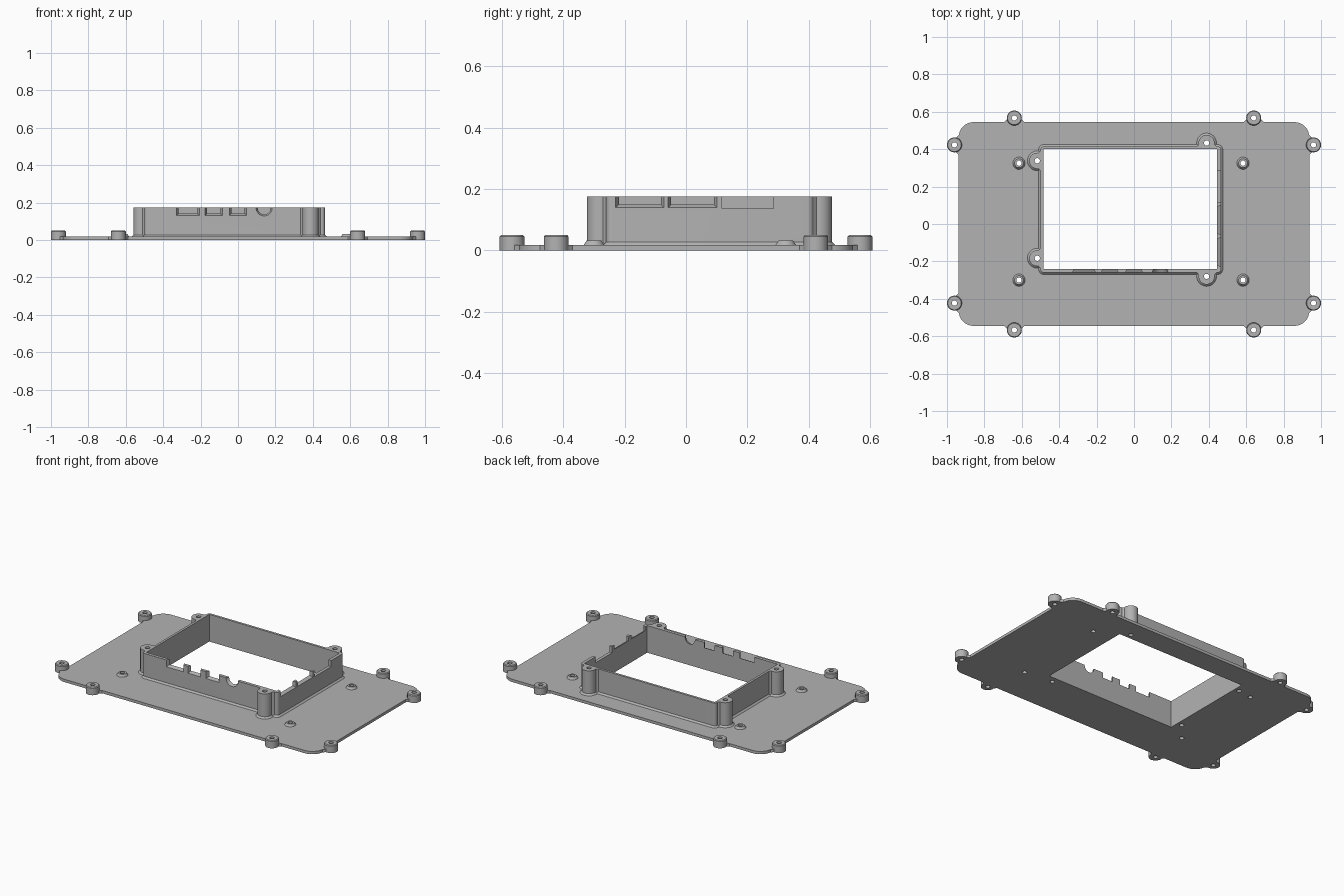
import bpy, bmesh
from math import sin, cos, pi, radians
from mathutils import Vector

cube = bpy.data.objects.get("Cube")
if cube:
    bpy.data.objects.remove(cube, do_unlink=True)

grey = bpy.data.materials.new("mid grey")
grey.use_nodes = True
colour = (0.45, 0.45, 0.45, 1)
grey.diffuse_color = colour
grey.node_tree.nodes["Principled BSDF"].inputs["Base Color"].default_value = colour

PLATE_TOP, SKIRT_TOP, WALL_TOP, EAR_TOP = 0.018, 0.028, 0.175, 0.05
HOLE = 0.014


def circle(c, r, n=32):
    return [(c[0] + r * cos(2 * pi * i / n), c[1] + r * sin(2 * pi * i / n)) for i in range(n)]


def rect(x0, x1, y0, y1):
    return [(x0, y0), (x1, y0), (x1, y1), (x0, y1)]


def round_rect(x0, x1, y0, y1, r, n=8):
    pts = []
    corners = [(x1 - r, y1 - r), (x0 + r, y1 - r), (x0 + r, y0 + r), (x1 - r, y0 + r)]
    for k, (cx, cy) in enumerate(corners):
        for i in range(n + 1):
            a = pi / 2 * (k + i / n)
            pts.append((cx + r * cos(a), cy + r * sin(a)))
    return pts


def loft(name, lofts, place=lambda u, v, w: (u, v, w)):
    """Each loft is a list of (outline, level) pairs, capped at both ends."""
    bm = bmesh.new()
    for levels in lofts:
        rings = [[bm.verts.new(place(u, v, w)) for u, v in pts] for pts, w in levels]
        n = len(rings[0])
        for a, b in zip(rings, rings[1:]):
            for i in range(n):
                j = (i + 1) % n
                bm.faces.new((a[i], a[j], b[j], b[i]))
        bm.faces.new(rings[0][::-1])
        bm.faces.new(rings[-1])
    bmesh.ops.recalc_face_normals(bm, faces=bm.faces)
    mesh = bpy.data.meshes.new(name)
    bm.to_mesh(mesh)
    bm.free()
    mesh.materials.append(grey)
    obj = bpy.data.objects.new(name, mesh)
    bpy.context.collection.objects.link(obj)
    return obj


def select(obj):
    bpy.ops.object.select_all(action='DESELECT')
    obj.select_set(True)
    bpy.context.view_layer.objects.active = obj


def boolean(obj, tool, operation):
    mod = obj.modifiers.new("boolean", 'BOOLEAN')
    mod.operation, mod.object, mod.solver = operation, tool, 'EXACT'
    select(obj)
    bpy.ops.object.modifier_apply(modifier=mod.name)
    bpy.data.objects.remove(tool, do_unlink=True)


def smooth(obj):
    select(obj)
    bpy.ops.object.shade_smooth_by_angle(angle=radians(30))


def flare(p, out):
    """Small wedge that blends a round boss into a straight edge."""
    p, out = Vector(p), Vector(out)
    side = Vector((-out.y, out.x))
    corners = [p - out * 0.01 - side * 0.055, p - side * 0.053, p + out * 0.014 - side * 0.039,
               p + out * 0.014 + side * 0.039, p + side * 0.053, p - out * 0.01 + side * 0.055]
    return [tuple(c) for c in corners]


def holes(centres):
    return loft("hole_cutter", [[(circle(c, HOLE, 24), -0.1), (circle(c, HOLE, 24), 0.3)] for c in centres])


def window():
    r = rect(-0.485, 0.445, -0.24, 0.40)
    return loft("window_cutter", [[(r, -0.1), (r, 0.3)]])


# Positions of the bosses
signs = [(sx, sy) for sx in (-1, 1) for sy in (-1, 1)]
end_ears = [(0.96 * sx, 0.423 * sy) for sx, sy in signs]
side_ears = [(0.64 * sx, 0.567 * sy) for sx, sy in signs]
standoffs = [(x, y) for x in (-0.615, 0.583) for y in (-0.3, 0.325)]
posts = [((-0.517, 0.338), (-0.50, 0.338), (-1, 0)), ((-0.517, -0.183), (-0.50, -0.183), (-1, 0)),
         ((0.388, 0.433), (0.388, 0.415), (0, 1)), ((0.388, -0.28), (0.388, -0.26), (0, -1))]
post_centres = [p[0] for p in posts]

# Base plate with tabs under the ears
outline = round_rect(-0.937, 0.937, -0.545, 0.545, 0.08)
plate = loft("base_plate", [[(outline, 0), (outline, PLATE_TOP)]])
tabs = [flare((0.937 * sx, 0.423 * sy), (sx, 0)) for sx, sy in signs]
tabs += [flare((0.64 * sx, 0.545 * sy), (0, sy)) for sx, sy in signs]
boolean(plate, loft("tabs", [[(t, 0), (t, PLATE_TOP)] for t in tabs]), 'UNION')
ears = [[(circle(c, 0.04), 0), (circle(c, 0.04), EAR_TOP - 0.005), (circle(c, 0.036), EAR_TOP)]
        for c in end_ears + side_ears]
boolean(plate, loft("ears", ears), 'UNION')

# Low conical standoffs around the frame
cones = [[(circle(c, 0.033), 0.008), (circle(c, 0.033), PLATE_TOP), (circle(c, 0.024), 0.032)]
         for c in standoffs]
boolean(plate, loft("standoffs", cones), 'UNION')
boolean(plate, window(), 'DIFFERENCE')
boolean(plate, holes(end_ears + side_ears + standoffs + post_centres), 'DIFFERENCE')
smooth(plate)


# Raised frame wall with a skirt, joined to the four screw posts
def wall_outline(g):
    return round_rect(-0.50 - g, 0.465 + g, -0.26 - g, 0.415 + g, 0.018 + g)


def skirted(shape):
    return [(shape(0.01), PLATE_TOP), (shape(0), SKIRT_TOP), (shape(0), WALL_TOP)]


frame = loft("raised_frame", [skirted(wall_outline)])
boolean(frame, loft("post_flares", [[(flare(p, o), PLATE_TOP), (flare(p, o), WALL_TOP)]
                                    for c, p, o in posts]), 'UNION')
boolean(frame, loft("screw_posts", [skirted(lambda g, c=c: circle(c, 0.043 + g))
                                    for c in post_centres]), 'UNION')
boolean(frame, window(), 'DIFFERENCE')
boolean(frame, holes(post_centres), 'DIFFERENCE')


# Port notches, tapering inward from the outer face
def notch(a, b, bottom, outer, inner, taper=0.012):
    return [(rect(a, b, bottom, 0.25), outer),
            (rect(a + taper, b - taper, bottom + taper, 0.25), inner)]


front = [notch(a, b, 0.13, -0.262, -0.238) for a, b in ((-0.33, -0.205), (-0.177, -0.083), (-0.047, 0.047))]
front.append([(circle((0.14, 0.172), 0.044), -0.262), (circle((0.14, 0.172), 0.034), -0.238)])
boolean(frame, loft("front_ports", front, lambda u, v, w: (u, w, v)), 'DIFFERENCE')
side = [notch(-0.23, -0.07, 0.138, 0.467, 0.443), notch(-0.06, 0.102, 0.138, 0.467, 0.443),
        notch(0.117, 0.285, 0.136, 0.467, 0.443, 0)]
boolean(frame, loft("side_ports", side, lambda u, v, w: (w, u, v)), 'DIFFERENCE')
smooth(frame)
